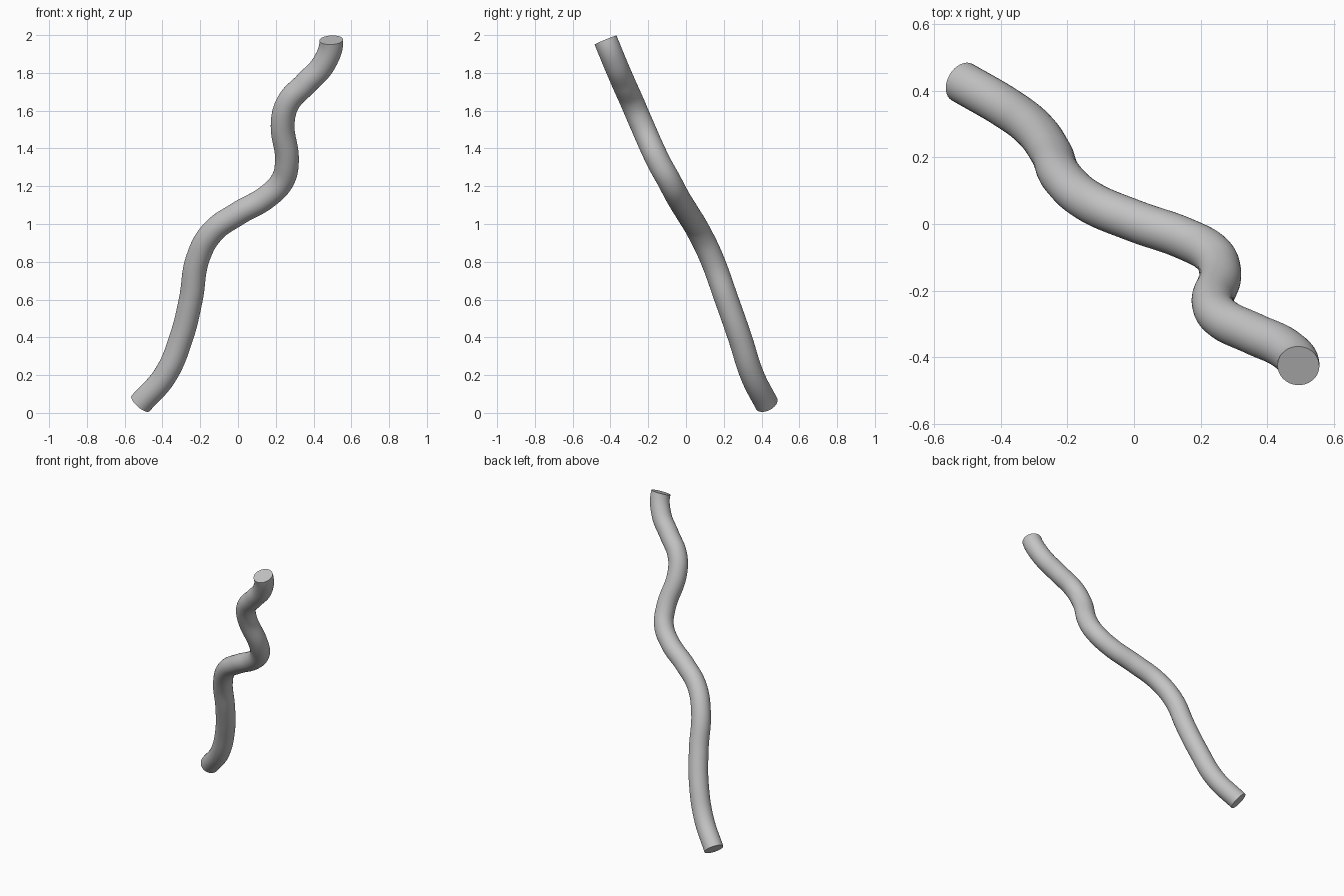
import bpy

cube = bpy.data.objects.get("Cube")
if cube:
    bpy.data.objects.remove(cube, do_unlink=True)

RADIUS = 0.063

# Centre line of the winding tube, from the bottom end to the top end
PATH = [
    (-0.516, 0.426, 0.05), (-0.385, 0.35, 0.2), (-0.3, 0.285, 0.4),
    (-0.25, 0.215, 0.6), (-0.212, 0.135, 0.82), (-0.133, 0.067, 0.96),
    (0.0, 0.01, 1.055), (0.155, -0.045, 1.145), (0.235, -0.09, 1.23),
    (0.259, -0.145, 1.33), (0.237, -0.24, 1.54), (0.267, -0.285, 1.645),
    (0.36, -0.33, 1.745), (0.455, -0.375, 1.85), (0.494, -0.426, 1.974),
]

grey = bpy.data.materials.new("plain_grey")
grey.use_nodes = True
colour = (0.55, 0.55, 0.55, 1)
grey.diffuse_color = colour
grey.node_tree.nodes["Principled BSDF"].inputs["Base Color"].default_value = colour

# Smooth curve with a round section and flat end caps
curve = bpy.data.curves.new("winding_tube", "CURVE")
curve.dimensions = "3D"
curve.bevel_depth = RADIUS
curve.bevel_resolution = 14
curve.use_fill_caps = True
spline = curve.splines.new("BEZIER")
spline.resolution_u = 10
spline.bezier_points.add(len(PATH) - 1)
for point, co in zip(spline.bezier_points, PATH):
    point.co = co
    point.handle_left_type = point.handle_right_type = "AUTO"

# The top end finishes nearly upright
top = spline.bezier_points[-1]
top.handle_left_type = top.handle_right_type = "FREE"
top.handle_left = (0.496, -0.408, 1.93)
top.handle_right = (0.492, -0.444, 2.018)

tube = bpy.data.objects.new("winding_tube", curve)
bpy.context.collection.objects.link(tube)
curve.materials.append(grey)

# Turn into a mesh, keeping the cap rims sharp
bpy.ops.object.select_all(action="DESELECT")
tube.select_set(True)
bpy.context.view_layer.objects.active = tube
bpy.ops.object.convert(target="MESH")
bpy.ops.object.mode_set(mode="EDIT")
bpy.ops.mesh.select_all(action="SELECT")
bpy.ops.mesh.remove_doubles(threshold=0.0001)
bpy.ops.mesh.normals_make_consistent(inside=False)
bpy.ops.object.mode_set(mode="OBJECT")
bpy.ops.object.shade_smooth_by_angle()
